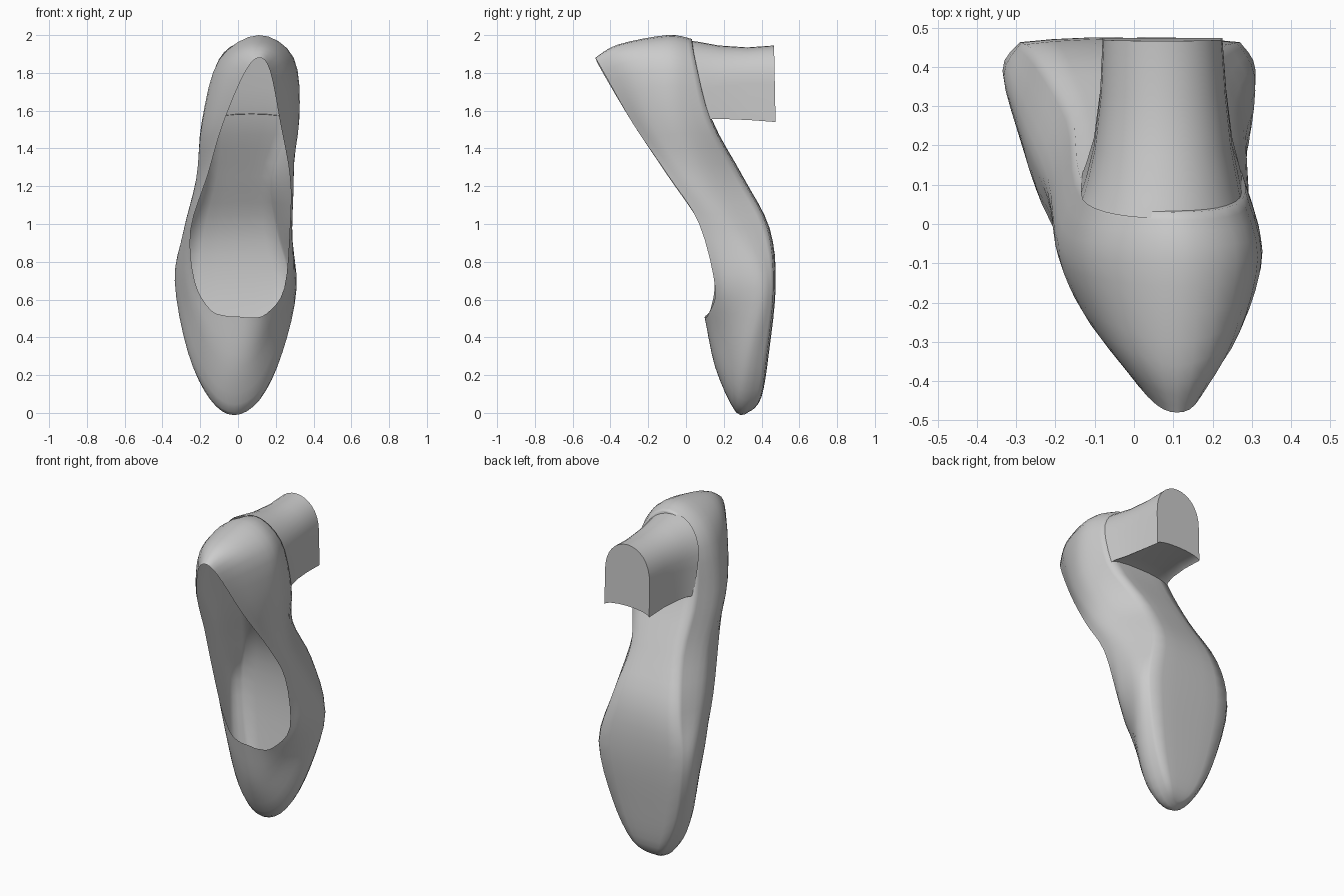
import bpy, bmesh
from math import sin, cos, pi
from mathutils import Vector

if "Cube" in bpy.data.objects:
    bpy.data.objects.remove(bpy.data.objects["Cube"])


def cr(a, b, c, d, t):
    return 0.5 * (2 * b + (c - a) * t + (2 * a - 5 * b + 4 * c - d) * t * t
                  + (3 * b - a - 3 * c + d) * t ** 3)


def closed_curve(pts, sub=4):
    p = [Vector(v) for v in pts]
    n = len(p)
    return [cr(p[i - 1], p[i], p[(i + 1) % n], p[(i + 2) % n], s / sub)
            for i in range(n) for s in range(sub)]


def loft(name, rings, cap_last=False, angle=60):
    bm = bmesh.new()
    vs = [[bm.verts.new(p) for p in r] for r in rings]
    n = len(rings[0])
    for a, b in zip(vs, vs[1:]):
        for j in range(n):
            k = (j + 1) % n
            bm.faces.new((a[j], a[k], b[k], b[j]))
    if cap_last:
        bm.faces.new(vs[-1])
    bmesh.ops.remove_doubles(bm, verts=bm.verts[:], dist=0.0005)
    bmesh.ops.recalc_face_normals(bm, faces=bm.faces[:])
    me = bpy.data.meshes.new(name)
    bm.to_mesh(me)
    bm.free()
    ob = bpy.data.objects.new(name, me)
    bpy.context.collection.objects.link(ob)
    bpy.ops.object.select_all(action='DESELECT')
    bpy.context.view_layer.objects.active = ob
    ob.select_set(True)
    bpy.ops.object.shade_smooth_by_angle(angle=angle * pi / 180)
    return ob


# Shoe body: closed loops heel -> one side -> toe -> other side
rim = [(.11, -.48, 1.88), (.035, -.44, 1.80), (-.08, -.28, 1.53), (-.16, -.10, 1.26),
       (-.25, .09, .97), (-.23, .15, .70), (-.15, .13, .55), (-.07, .105, .515),
       (0, .10, .51), (.07, .10, .505), (.15, .12, .525), (.245, .155, .66),
       (.275, .07, 1.0), (.275, -.09, 1.25), (.225, -.28, 1.53), (.17, -.44, 1.81)]
upper = [(.11, -.36, 1.95), (-.05, -.30, 1.85), (-.15, -.19, 1.53), (-.20, 0, 1.25),
         (-.275, .17, .97), (-.28, .22, .69), (-.20, .19, .43), (-.10, .165, .28),
         (-.01, .155, .24), (.08, .165, .28), (.17, .19, .42), (.285, .22, .66),
         (.287, .17, .98), (.295, 0, 1.25), (.29, -.19, 1.54), (.25, -.30, 1.86)]
girth = [(.11, -.10, 2.0), (-.10, -.09, 1.87), (-.192, -.05, 1.54), (-.22, .12, 1.24),
         (-.288, .28, .96), (-.335, .39, .70), (-.265, .32, .32), (-.15, .275, .085),
         (-.02, .265, .003), (.12, .275, .085), (.235, .32, .32), (.31, .39, .66),
         (.272, .28, .97), (.27, .12, 1.24), (.325, -.05, 1.56), (.295, -.09, 1.88)]
sole = [(.10, .03, 1.98), (-.075, .05, 1.86), (-.14, .13, 1.55), (-.16, .29, 1.25),
        (-.245, .43, .97), (-.29, .463, .70), (-.225, .43, .32), (-.12, .395, .085),
        (-.02, .345, .012), (.09, .395, .085), (.20, .43, .32), (.27, .463, .67),
        (.20, .43, .98), (.17, .29, 1.25), (.275, .13, 1.55), (.26, .05, 1.86)]
ctrl = [closed_curve(r) for r in (rim, upper, girth, sole)]
n = len(ctrl[0])
rings = []
for i in range(3):
    for s in range(4):
        rings.append([cr(ctrl[max(i - 1, 0)][j], ctrl[i][j], ctrl[i + 1][j],
                         ctrl[min(i + 2, 3)][j], s / 4) for j in range(n)])
edge = ctrl[3]
rings.append(edge)
# Sole closes toward its centre line
swell = [.012 * sin(pi * min(j, n - j) / (n / 2)) for j in range(n)]
mid = [(edge[j] + edge[-j % n]) / 2 + Vector((0, swell[j], 0)) for j in range(n)]
for f in (.3, .65):
    rings.append([edge[j].lerp(mid[j], f) + Vector((0, swell[j] * .5 * sin(pi * f), 0))
                  for j in range(n)])
rings.append(mid)
loft("shoe_body", rings, angle=70)


# Block heel: D-shaped sections with a hollow breast; slant leans a section to the seat
def d_section(y, x0, x1, zb, zt, slant=0.0, straight=.5):
    cx, hw, zs = (x0 + x1) / 2, (x1 - x0) / 2, zb + (zt - zb) * straight
    pts = [(cx + hw * cos(pi * k / 16), zs + (zt - zs) * sin(pi * k / 16) ** .85)
           for k in range(17)]
    pts += [(cx - hw * cos(pi * k / 8), zb + .03 * sin(pi * k / 8)) for k in range(9)]
    return [Vector((x, y - slant * (z - 1.55), z)) for x, z in pts]


loft("block_heel", [d_section(.12, -.135, .275, 1.552, 1.972, .25, .4),
                    d_section(.155, -.122, .267, 1.557, 1.965, .22, .4),
                    d_section(.22, -.102, .25, 1.555, 1.945, .12, .45),
                    d_section(.34, -.086, .235, 1.55, 1.935, .04),
                    d_section(.474, -.08, .225, 1.54, 1.945, .02)], cap_last=True, angle=50)
